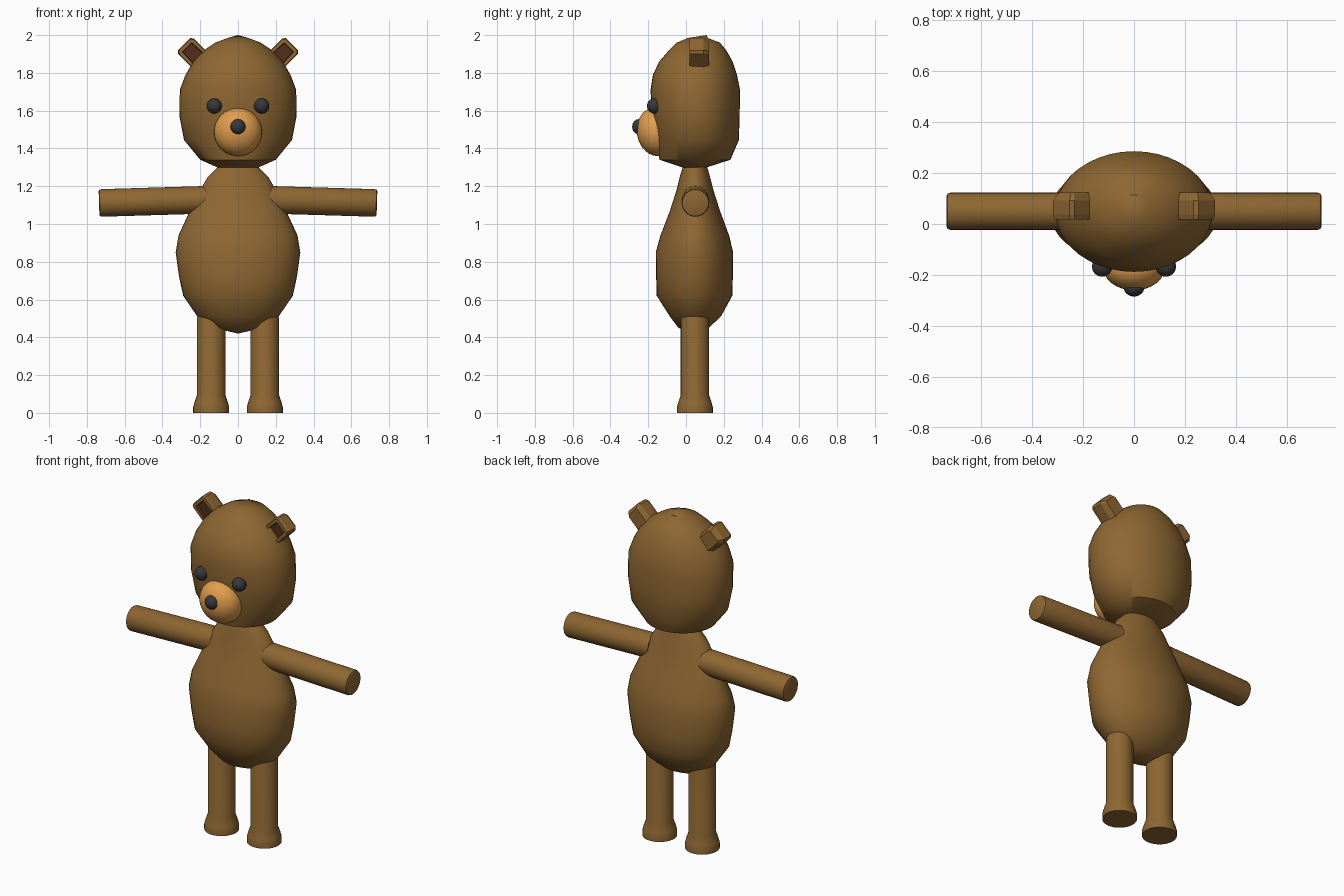
import bpy, bmesh, math
from mathutils import Matrix, Vector

if "Cube" in bpy.data.objects:
    bpy.data.objects.remove(bpy.data.objects["Cube"])


def material(name, rgb):
    m = bpy.data.materials.new(name)
    m.diffuse_color = (*rgb, 1)
    m.use_nodes = True
    m.node_tree.nodes["Principled BSDF"].inputs["Base Color"].default_value = m.diffuse_color
    return m


FUR = material("fur", (0.27, 0.135, 0.032))
INNER = material("inner_ear", (0.085, 0.028, 0.011))
TAN = material("tan", (0.75, 0.34, 0.075))
DARK = material("dark", (0.04, 0.04, 0.045))


def finish(name, bm, mats, angle=35, matrix=None, smooth=True):
    bmesh.ops.recalc_face_normals(bm, faces=bm.faces)
    me = bpy.data.meshes.new(name)
    bm.to_mesh(me)
    bm.free()
    ob = bpy.data.objects.new(name, me)
    bpy.context.collection.objects.link(ob)
    for m in mats:
        me.materials.append(m)
    if matrix:
        ob.matrix_world = matrix
    if smooth:
        bpy.ops.object.select_all(action='DESELECT')
        bpy.context.view_layer.objects.active = ob
        ob.select_set(True)
        bpy.ops.object.shade_smooth_by_angle(angle=math.radians(angle))
    return ob


def loft(name, rings, apex_low=None, apex_high=None, sides=40, matrix=None):
    """Stack of elliptical rings (z, rx, y_min, y_max), closed by caps or points."""
    bm = bmesh.new()
    loops = []
    for z, rx, y0, y1 in rings:
        cy, ry = (y0 + y1) / 2, (y1 - y0) / 2
        loops.append([bm.verts.new((rx * math.cos(a), cy + ry * math.sin(a), z))
                      for a in (2 * math.pi * i / sides for i in range(sides))])
    for a, b in zip(loops, loops[1:]):
        for i in range(sides):
            j = (i + 1) % sides
            bm.faces.new((a[i], a[j], b[j], b[i]))
    for loop, apex in ((loops[0], apex_low), (loops[-1], apex_high)):
        if apex:
            p = bm.verts.new(apex)
            for i in range(sides):
                bm.faces.new((loop[i], loop[(i + 1) % sides], p))
        else:
            bm.faces.new(loop)
    return finish(name, bm, [FUR], matrix=matrix)


def ball(name, loc, radii, mat, tilt=0):
    bm = bmesh.new()
    bmesh.ops.create_uvsphere(bm, u_segments=32, v_segments=16, radius=1)
    bmesh.ops.scale(bm, vec=radii, verts=bm.verts)
    return finish(name, bm, [mat], matrix=Matrix.Translation(loc) @ Matrix.Rotation(tilt, 4, 'X'))


# Torso
loft("body", [
    (0.45, 0.13, -0.04, 0.12), (0.51, 0.215, -0.085, 0.185), (0.62, 0.29, -0.155, 0.245),
    (0.72, 0.312, -0.158, 0.248), (0.85, 0.33, -0.16, 0.25), (0.94, 0.315, -0.135, 0.228),
    (1.07, 0.255, -0.085, 0.18), (1.18, 0.2, -0.05, 0.145), (1.25, 0.16, -0.033, 0.127),
    (1.31, 0.1, -0.015, 0.11)], apex_low=(0, 0.045, 0.42))

# Head, with the small forward-folded tip on the crown
loft("head", [
    (1.30, 0.11, -0.02, 0.11), (1.34, 0.2, -0.14, 0.235), (1.445, 0.286, -0.163, 0.28),
    (1.57, 0.31, -0.18, 0.284), (1.71, 0.308, -0.188, 0.286), (1.79, 0.278, -0.175, 0.27),
    (1.86, 0.237, -0.142, 0.247), (1.92, 0.18, -0.09, 0.213), (1.96, 0.12, -0.05, 0.18),
    (1.985, 0.055, 0.01, 0.115)], apex_high=(0, 0.11, 2.0))

# Muzzle and nose
ball("muzzle", (0, -0.16, 1.487), (0.127, 0.1, 0.128), TAN, tilt=0.18)
ball("nose", (0, -0.25, 1.515), (0.04, 0.035, 0.04), DARK)


def ear(name, side):
    """Chamfered block with a dark recess in its front; local z points out of the head."""
    bm = bmesh.new()
    outline = [(-0.058, -0.14), (-0.058, -0.015), (-0.046, 0), (0.046, 0),
               (0.058, -0.015), (0.058, -0.14)]
    layers = [(0.0, 0.93), (0.02, 1.0), (0.075, 1.0), (0.105, 0.72)]
    loops = []
    for y, s in layers:
        loops.append([bm.verts.new((u * s, y, -0.07 + (v + 0.07) * s)) for u, v in outline])
    for a, b in zip(loops, loops[1:]):
        for i in range(6):
            j = (i + 1) % 6
            bm.faces.new((a[i], a[j], b[j], b[i]))
    front = bm.faces.new(loops[0])
    bm.faces.new(loops[-1])
    bmesh.ops.recalc_face_normals(bm, faces=bm.faces)
    bmesh.ops.inset_individual(bm, faces=[front], thickness=0.02)
    walls = bmesh.ops.inset_individual(bm, faces=[front], thickness=0.003, depth=-0.02)
    for f in walls["faces"] + [front]:
        f.material_index = 1
    place = Matrix.Translation((side * 0.286, 0.018, 1.952)) @ Matrix.Rotation(side * math.radians(45), 4, 'Y')
    return finish(name, bm, [FUR, INNER], matrix=place, smooth=False)


# Paired parts
for side, tag in ((-1, "left"), (1, "right")):
    ball("eye_" + tag, (side * 0.125, -0.167, 1.625), (0.04, 0.04, 0.04), DARK)
    ear("ear_" + tag, side)

    # Arm: straight tube with a softened end, drooping slightly
    direction = Vector((side * 0.57, 0, -0.017))
    turn = direction.to_track_quat('Z', 'Y').to_matrix().to_4x4()
    r = 0.073
    loft("arm_" + tag, [(0, r, -r, r), (0.553, r, -r, r), (0.562, 0.07, -0.07, 0.07),
                        (0.566, 0.062, -0.062, 0.062)], sides=32,
         matrix=Matrix.Translation((side * 0.17, 0.05, 1.128)) @ turn)

    # Leg with flared foot
    profile = [(0, 0.095), (0.03, 0.095), (0.05, 0.09), (0.095, 0.075), (0.5, 0.075), (0.53, 0.066)]
    loft("leg_" + tag, [(z, q, -q, q) for z, q in profile], sides=32,
         matrix=Matrix.Translation((side * 0.142, 0.047, 0)))
